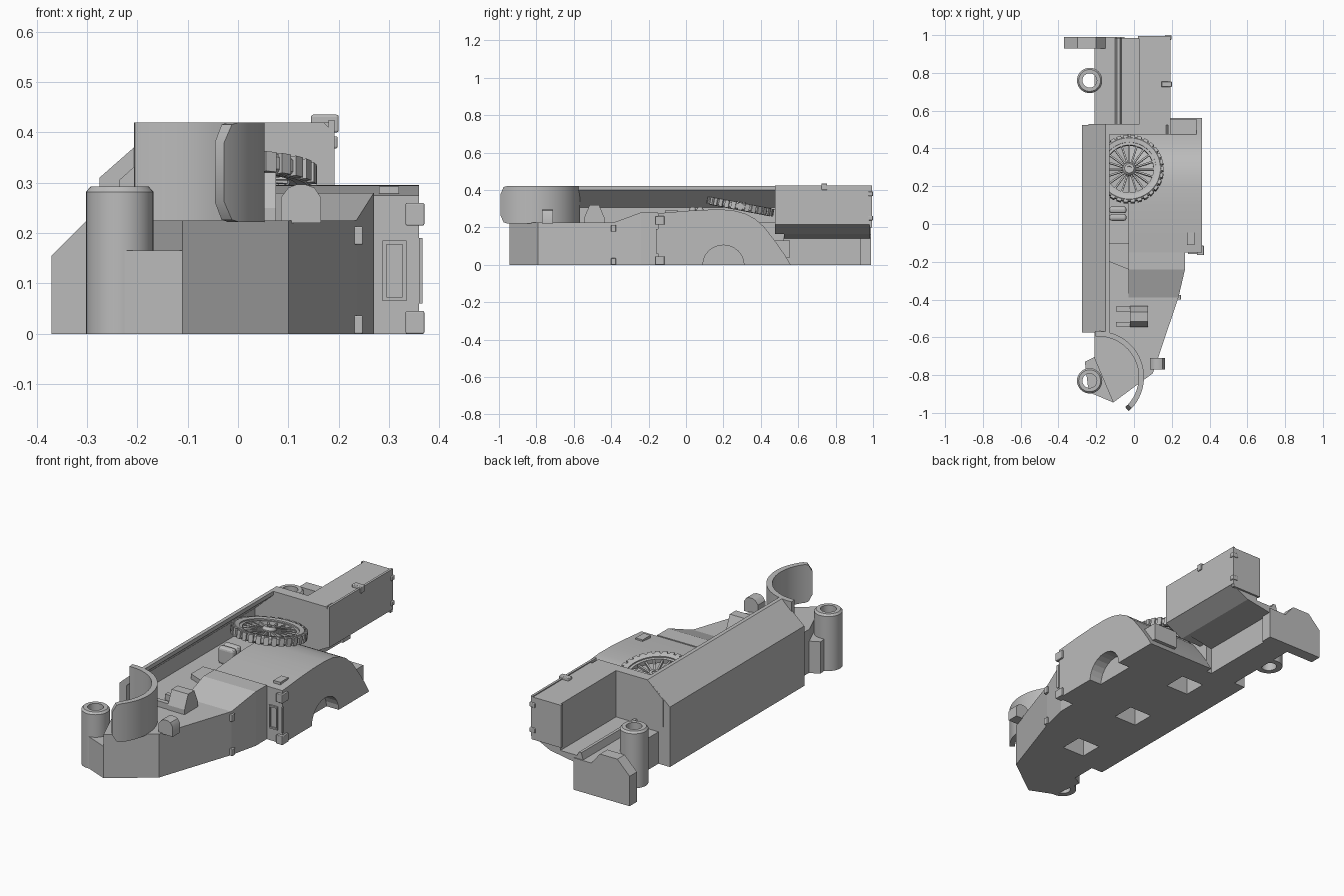
import bpy, bmesh
from math import cos, sin, pi, radians
from mathutils import Matrix, Vector

if "Cube" in bpy.data.objects:
    bpy.data.objects.remove(bpy.data.objects["Cube"])

grey = bpy.data.materials.new("plain_grey")
grey.use_nodes = True
grey.diffuse_color = (0.5, 0.5, 0.5, 1)
grey.node_tree.nodes["Principled BSDF"].inputs["Base Color"].default_value = (0.5, 0.5, 0.5, 1)


def finish(name, bm, smooth=False, matrix=None):
    bmesh.ops.recalc_face_normals(bm, faces=bm.faces)
    mesh = bpy.data.meshes.new(name)
    bm.to_mesh(mesh)
    bm.free()
    mesh.materials.append(grey)
    ob = bpy.data.objects.new(name, mesh)
    bpy.context.collection.objects.link(ob)
    if matrix:
        ob.matrix_world = matrix
    if smooth:
        bpy.ops.object.select_all(action='DESELECT')
        ob.select_set(True)
        bpy.context.view_layer.objects.active = ob
        bpy.ops.object.shade_smooth_by_angle(angle=radians(35))
    return ob


def prism(name, points, a, b, axis='z', smooth=False):
    """Extrude a closed profile between a and b along an axis."""
    place = {'x': lambda p, t: (t, p[0], p[1]),
             'y': lambda p, t: (p[0], t, p[1]),
             'z': lambda p, t: (p[0], p[1], t)}[axis]
    bm = bmesh.new()
    low = [bm.verts.new(place(p, a)) for p in points]
    high = [bm.verts.new(place(p, b)) for p in points]
    bm.faces.new(low)
    bm.faces.new(high)
    for i in range(len(points)):
        j = (i + 1) % len(points)
        bm.faces.new((low[i], low[j], high[j], high[i]))
    return finish(name, bm, smooth)


def box(name, x, y, z, bevel=0):
    ob = prism(name, [(x[0], y[0]), (x[1], y[0]), (x[1], y[1]), (x[0], y[1])], *z)
    if bevel:
        mod = ob.modifiers.new("rounding", 'BEVEL')
        mod.width, mod.segments = bevel, 3
    return ob


def lathe(name, profile, steps, matrix):
    """Spin a closed (radius, height) profile into a ring."""
    bm = bmesh.new()
    rings = [[bm.verts.new((r * cos(2 * pi * i / steps), r * sin(2 * pi * i / steps), z))
              for r, z in profile] for i in range(steps)]
    for i in range(steps):
        p, q = rings[i], rings[(i + 1) % steps]
        for k in range(len(profile)):
            m = (k + 1) % len(profile)
            bm.faces.new((p[k], p[m], q[m], q[k]))
    return finish(name, bm, True, matrix)


def cut(target, cutter):
    mod = target.modifiers.new("cut", 'BOOLEAN')
    mod.operation, mod.object, mod.solver = 'DIFFERENCE', cutter, 'EXACT'
    cutter.hide_render = True
    cutter.hide_viewport = True


# Hull floor and pointed nose
hull = prism("hull", [(-.235, .525), (-.235, -.575), (-.21, -.575), (-.21, -.71), (-.11, -.945),
                      (.1, -.79), (.235, -.39), (.27, -.24), (.27, -.15), (-.03, -.15),
                      (-.03, .525)], 0, .225)
prism("nose_side_block", [(-.2, -.7), (-.26, -.73), (-.24, -.89), (-.11, -.945)], 0, .165)

# Raised deck with its sloped front
bm = bmesh.new()
plan = [(-.03, -.39), (.235, -.39), (.27, -.24), (-.03, -.24)]
low = [bm.verts.new((x, y, .2)) for x, y in plan]
top = [bm.verts.new((x, y, z)) for (x, y), z in zip(plan, (.225, .225, .28, .28))]
bm.faces.new(low)
bm.faces.new(top)
for i in range(4):
    j = (i + 1) % 4
    bm.faces.new((low[i], low[j], top[j], top[i]))
finish("deck_slope", bm)
box("deck", (-.03, .27), (-.24, -.15), (.2, .28))
prism("deck_inner_step", [(-.13, -.2), (-.03, -.24), (-.03, -.1), (-.13, -.1)], .2, .25)

# Rear fender with wheel arch
fender = prism("fender", [(-.15, 0), (-.15, .275), (0, .288), (.1, .294), (.2, .295), (.26, .289),
                          (.32, .272), (.37, .245), (.42, .2), (.48, .122), (.53, .05), (.56, 0)],
               -.03, .36, 'x', True)
arch = prism("arch_cutter", [(.2 + .11 * cos(pi * i / 12), .105 * sin(pi * i / 12)) for i in range(13)]
             + [(.09, -.05), (.31, -.05)], .29, .4, 'x')
cut(fender, arch)

# Square sockets in the underside
for y in (-.45, -.05, .35):
    socket = box("socket_cutter", (-.1, .03), (y - .06, y + .06), (-.05, .12))
    cut(hull, socket)
    cut(fender, socket)

# Long leaning side wall
prism("side_wall", [(-.275, 0), (-.275, .31), (-.15, .42), (-.13, .42), (-.13, .4), (-.235, .305),
                    (-.235, 0)], -.575, .525, 'y')

# Rear bulkhead, tray and box
prism("bulkhead", [(-.24, .2), (-.24, .34), (-.15, .42), (.17, .42), (.19, .4), (.19, .215),
                   (.09, .165), (-.13, .165)], .475, .53, 'y')
prism("rear_tray", [(-.21, 0), (-.06, 0), (-.06, .14), (.09, .165), (.19, .215), (.19, .42), (.03, .42),
                    (.03, .18), (-.065, .18), (-.075, .2), (-.09, .2), (-.1, .165), (-.21, .165)],
      .525, .985, 'y')
prism("rear_plate", [(-.37, 0), (-.37, .155), (-.3, .225), (-.2, .225), (-.15, .165), (-.05, .165),
                     (-.05, 0)], .93, .99, 'y')
box("rear_box_panel", (.18, .192), (.475, .995), (.215, .425))
box("rear_box_door", (.02, .188), (.98, .995), (.2, .42))
box("rear_box_latch", (.145, .2), (.725, .755), (.4, .435), .004)
for z in (.25, .38):
    box("rear_door_hinge", (.165, .198), (.975, 1), (z - .012, z + .012), .004)
box("tail_plate", (.19, .33), (.475, .555), (.04, .13))

# Hollow locating posts
for name, y in (("front_post", -.83), ("rear_post", .76)):
    lathe(name, [(.038, 0), (.067, 0), (.067, .282), (.058, .292), (.038, .292)], 32,
          Matrix.Translation((-.235, y, 0)))

# Curved gun shield with clipped ends
bm = bmesh.new()
rows = []
steps = 28
for i in range(steps + 1):
    a = radians(94 - 142 * i / steps)
    edge = .245 * radians(142) * (steps - i) / steps
    trim = .04 - (max(0, .04 ** 2 - (.04 - edge) ** 2)) ** .5 if edge < .04 else 0
    rows.append([bm.verts.new((-.19 + r * cos(a), -.81 + r * sin(a), z)) for r, z in
                 ((.215, .222 + trim), (.243, .222 + trim), (.243, .42 - trim), (.215, .42 - trim))])
for p, q in zip(rows, rows[1:]):
    for k in range(4):
        bm.faces.new((p[k], p[(k + 1) % 4], q[(k + 1) % 4], q[k]))
bm.faces.new(rows[0])
bm.faces.new(rows[-1])
finish("gun_shield", bm, True)

# Spare wheel leaning on the deck
tilt = Matrix.Translation((-.025, .29, .312)) @ Matrix.Rotation(radians(-11), 4, 'X')
lathe("tyre", [(.142, -.018), (.165, -.022), (.175, -.012), (.175, .012), (.165, .022), (.142, .018)],
      48, tilt)
lathe("wheel_rim", [(.128, -.012), (.145, -.012), (.145, .012), (.128, .012)], 48, tilt)
lathe("wheel_hub", [(.012, -.02), (.035, -.02), (.035, .012), (.025, .026), (.012, .026)], 24, tilt)
bm = bmesh.new()
bmesh.ops.create_cone(bm, segments=16, radius1=.013, radius2=.013, depth=.04, cap_ends=True)
finish("hub_cap", bm, True, tilt)


def ring_of_blocks(name, count, radius, size):
    bm = bmesh.new()
    for i in range(count):
        m = (Matrix.Rotation(2 * pi * i / count, 4, 'Z') @ Matrix.Translation((radius, 0, 0))
             @ Matrix.Diagonal((*size, 1)))
        bmesh.ops.create_cube(bm, size=1, matrix=m)
    finish(name, bm, False, tilt)


ring_of_blocks("wheel_spokes", 20, .082, (.1, .009, .014))
ring_of_blocks("tyre_treads", 30, .174, (.016, .024, .04))

# Front seat with a sloped back, and rear seat cushions
prism("front_seat", [(-.545, .22), (-.545, .25), (-.515, .32), (-.465, .32), (-.435, .25), (-.435, .22)],
      -.02, .075, 'x')
for y in (-.53, -.45):
    box("seat_rail", (-.095, -.02), (y - .012, y + .012), (.22, .255))
for y in (.035, .075):
    box("rear_seat_cushion", (-.13, -.04), (y - .018, y + .018), (.22, .31), .014)

# Headlight
prism("headlight", [(.085, .22), (.085, .27), (.1, .29), (.115, .296), (.135, .296), (.152, .29),
                    (.165, .27), (.165, .22)], -.77, -.71, 'y', True)

# Door hinges, side frame and deck latch
for z in (.018, .195):
    box("nose_hinge", (.222, .248), (-.4, -.375), (z - .018, z + .018), .003)
for z in (.015, .23):
    box("fender_hinge", (.333, .37), (-.165, -.115), (z - .015, z + .03), .003)
for x in (.291, .331):
    box("frame_upright", (x - .004, x + .004), (-.158, -.15), (.065, .185))
for z in (.069, .181):
    box("frame_rail", (.291, .331), (-.158, -.15), (z - .004, z + .004))
box("side_slot_plate", (.36, .366), (-.16, -.145), (.06, .19))
box("deck_latch", (.28, .32), (-.11, -.045), (.27, .292))
